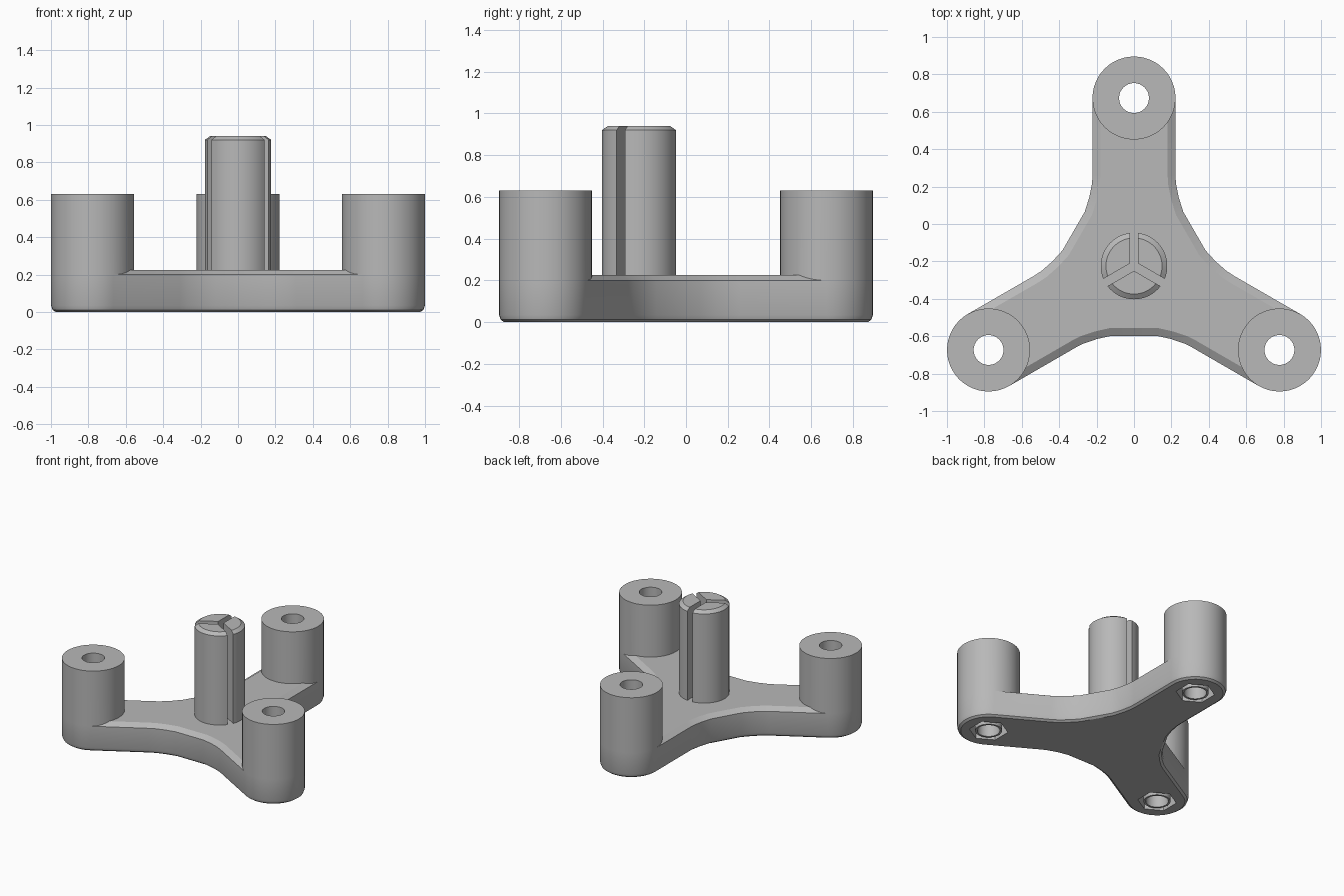
import bpy, bmesh
from math import sin, cos, asin, pi, radians
from mathutils import Vector

CENTRE = Vector((0, -0.2245))
ARM, R = 0.898, 0.222           # arm length and post radius
ANGLES = [radians(a) for a in (90, 210, 330)]

cube = bpy.data.objects.get("Cube")
if cube:
    bpy.data.objects.remove(cube)

grey = bpy.data.materials.new("plain_grey")
grey.use_nodes = True
COLOUR = (0.48, 0.48, 0.48, 1)
grey.diffuse_color = COLOUR
grey.node_tree.nodes["Principled BSDF"].inputs["Base Color"].default_value = COLOUR


def polar(r, a):
    return Vector((r * cos(a), r * sin(a)))


def circle(centre, r, n, start=0):
    return [centre + polar(r, start + 2 * pi * i / n) for i in range(n)]


def loft(bm, layers, closed=False):
    """Bridge (outline, z) layers; cap the ends, or join last to first."""
    rings = [[bm.verts.new((p.x, p.y, z)) for p in pts] for pts, z in layers]
    pairs = list(zip(rings, rings[1:]))
    if closed:
        pairs.append((rings[-1], rings[0]))
    else:
        bm.faces.new(rings[0][::-1])
        bm.faces.new(rings[-1])
    for lo, hi in pairs:
        for i in range(len(lo)):
            j = (i + 1) % len(lo)
            bm.faces.new((lo[i], lo[j], hi[j], hi[i]))


def make(name, parts, closed=False):
    """One object from a list of lofts."""
    bm = bmesh.new()
    for layers in parts:
        loft(bm, layers, closed)
    bmesh.ops.recalc_face_normals(bm, faces=bm.faces)
    mesh = bpy.data.meshes.new(name)
    bm.to_mesh(mesh)
    bm.free()
    mesh.materials.append(grey)
    obj = bpy.data.objects.new(name, mesh)
    bpy.context.collection.objects.link(obj)
    return obj


def inset(pts, d):
    """Offset a counter-clockwise outline inward."""
    out = []
    for i, p in enumerate(pts):
        e1 = (p - pts[i - 1]).normalized()
        e2 = (pts[(i + 1) % len(pts)] - p).normalized()
        n1, n2 = Vector((-e1.y, e1.x)), Vector((-e2.y, e2.x))
        out.append(p + (n1 + n2) * d / (1 + n1.dot(n2)))
    return out


def smooth(obj):
    bpy.ops.object.select_all(action='DESELECT')
    obj.select_set(True)
    bpy.context.view_layer.objects.active = obj
    bpy.ops.object.shade_smooth_by_angle(angle=radians(25))


# Three-armed outline: rounded arm ends joined by softly curved valleys
half = [(0.12, 0.373), (0.2, 0.391), (0.27, 0.415), (0.31, 0.435)]
valley = [(-t, d) for t, d in reversed(half)] + half
outline, ends = [], []
for a in ANGLES:
    end = CENTRE + polar(ARM, a)
    ends.append(end)
    outline += circle(end, R, 48, a - pi / 2)[:25]
    v = a + pi / 3
    outline += [CENTRE + polar(d, v) + polar(t, v + pi / 2) for t, d in valley]

# Base plate with rounded lower edge and bevelled upper edge
base = make("base_with_posts", [[
    (inset(outline, 0.025), 0), (inset(outline, 0.008), 0.012),
    (outline, 0.035), (outline, 0.2), (inset(outline, 0.042), 0.225)]])

# Posts, nut pockets and bores at the arm ends
posts = make("posts", [[(circle(e, R, 48, a - pi / 2), z) for z in (0.2, 0.63)]
                       for e, a in zip(ends, ANGLES)])
pockets = make("nut_pockets", [[(circle(e, 0.138, 6, a), z) for z in (-0.1, 0.12)]
                               for e, a in zip(ends, ANGLES)])
bores = make("bores", [[(circle(e, 0.08, 32), z) for z in (-0.1, 0.8)] for e in ends])

for helper, op in ((posts, 'UNION'), (pockets, 'DIFFERENCE'), (bores, 'DIFFERENCE')):
    helper.hide_render = True
    mod = base.modifiers.new(helper.name, 'BOOLEAN')
    mod.object, mod.operation, mod.solver = helper, op, 'EXACT'
    bpy.context.view_layer.objects.active = base
    bpy.ops.object.modifier_apply(modifier=mod.name)
    bpy.data.objects.remove(helper)

bm = bmesh.new()
bm.from_mesh(base.data)
bmesh.ops.remove_doubles(bm, verts=bm.verts, dist=0.0001)
bm.to_mesh(base.data)
bm.free()
smooth(base)

# Thin sleeves standing inside the nut pockets
sleeves = make("pocket_sleeves", [[
    (circle(e, r, 32), z) for r, z in
    ((0.095, 0), (0.095, 0.122), (0.08, 0.122), (0.08, 0))] for e in ends], closed=True)
smooth(sleeves)

# Central peg: three wedges separated by narrow slots, bevelled at the top
GAP = 0.0225


def wedge(mid, r):
    reach = pi / 3 - asin(GAP / r)
    arc = [CENTRE + polar(r, mid + reach * (i / 8 - 1)) for i in range(17)]
    return [CENTRE + polar(GAP / sin(pi / 3), mid)] + arc


for name, a in zip(("left", "right", "front"), (30, 150, 270)):
    peg = make("peg_wedge_" + name, [[
        (wedge(radians(a), r), z) for r, z in ((0.178, 0.2), (0.178, 0.92), (0.15, 0.94))]])
    smooth(peg)
